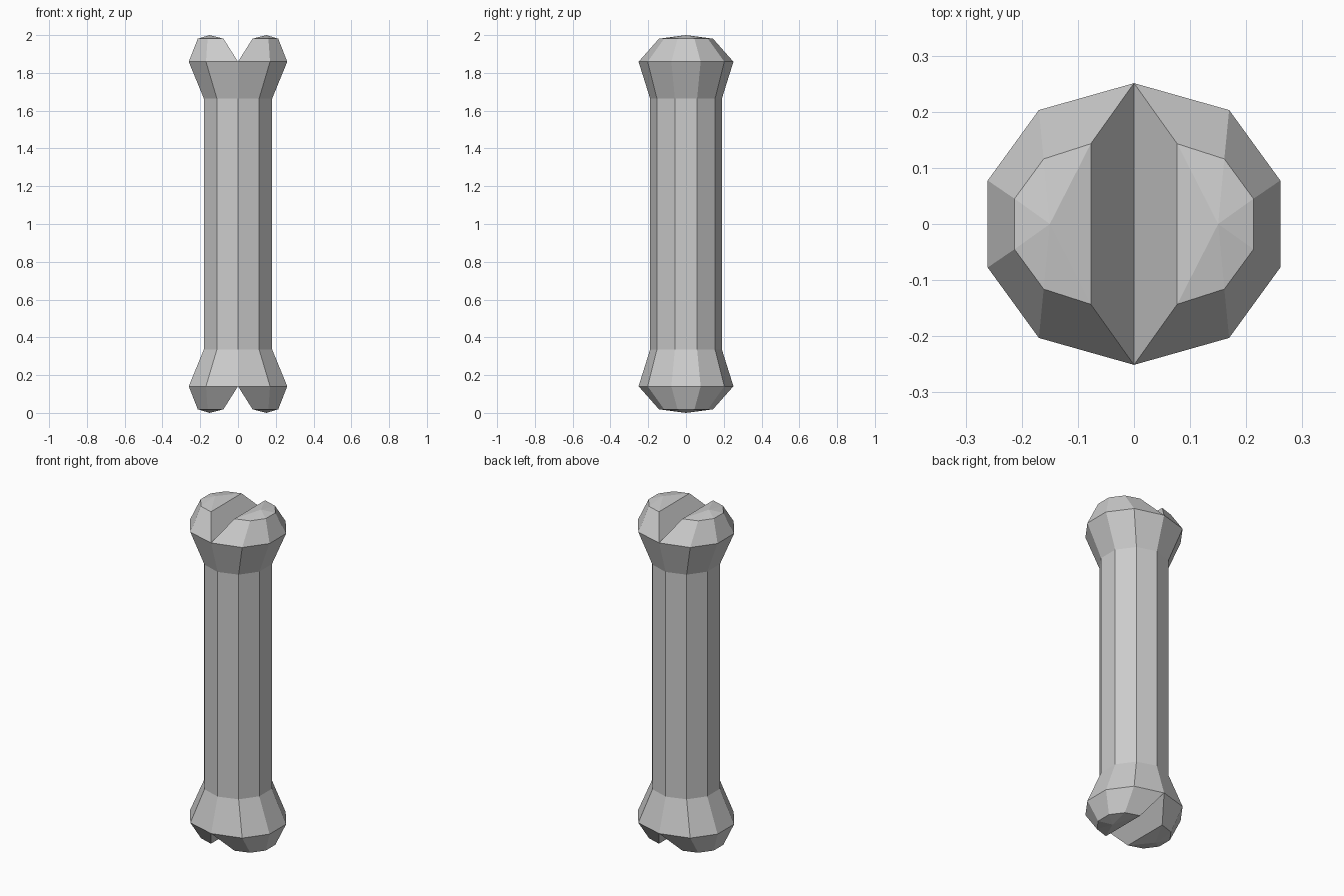
import bpy, bmesh, math

if "Cube" in bpy.data.objects:
    bpy.data.objects.remove(bpy.data.objects["Cube"])

CENTRE = 1.0   # mid height of the bone


def half_ring(r, widen=0.0):
    """Right-hand half of a ten-sided ring, running from +y to -y."""
    pts = []
    for k in range(6):
        a = math.radians(90 - 36 * k)
        x = r * math.cos(a)
        pts.append((x + (widen if 0 < k < 5 else 0), r * math.sin(a)))
    return pts


shaft = half_ring(0.19)
flare = half_ring(0.251, 0.022)
lobe = [(0.077 + dx, y) for dx, y in ((0, 0.143), (0.084, 0.116), (0.136, 0.045))]
lobe += [(x, -y) for x, y in reversed(lobe)]

bm = bmesh.new()


def loop(points, sx, z):
    return [bm.verts.new((sx * x, y, z)) for x, y in points]


def strip(a, b):
    for i in range(len(a) - 1):
        bm.faces.new((a[i], a[i + 1], b[i + 1], b[i]))


for sx in (-1, 1):
    shaft_ends = []
    for sz in (-1, 1):
        # flared end and one knuckle lobe
        s = loop(shaft, sx, CENTRE + sz * 0.664)
        f = loop(flare, sx, CENTRE + sz * 0.859)
        t = loop(lobe, sx, CENTRE + sz * 0.981)
        peak = bm.verts.new((sx * 0.15, 0, CENTRE + sz))
        strip(s, f)
        strip(f, t)
        bm.faces.new((f[0], f[-1], t[-1], t[0]))   # groove wall
        for i in range(6):
            bm.faces.new((t[i], t[(i + 1) % 6], peak))
        shaft_ends.append(s)
    # straight shaft
    strip(*shaft_ends)

bmesh.ops.remove_doubles(bm, verts=bm.verts, dist=0.0005)
bmesh.ops.recalc_face_normals(bm, faces=bm.faces)
mesh = bpy.data.meshes.new("bone")
bm.to_mesh(mesh)
bm.free()
bpy.context.collection.objects.link(bpy.data.objects.new("bone", mesh))
